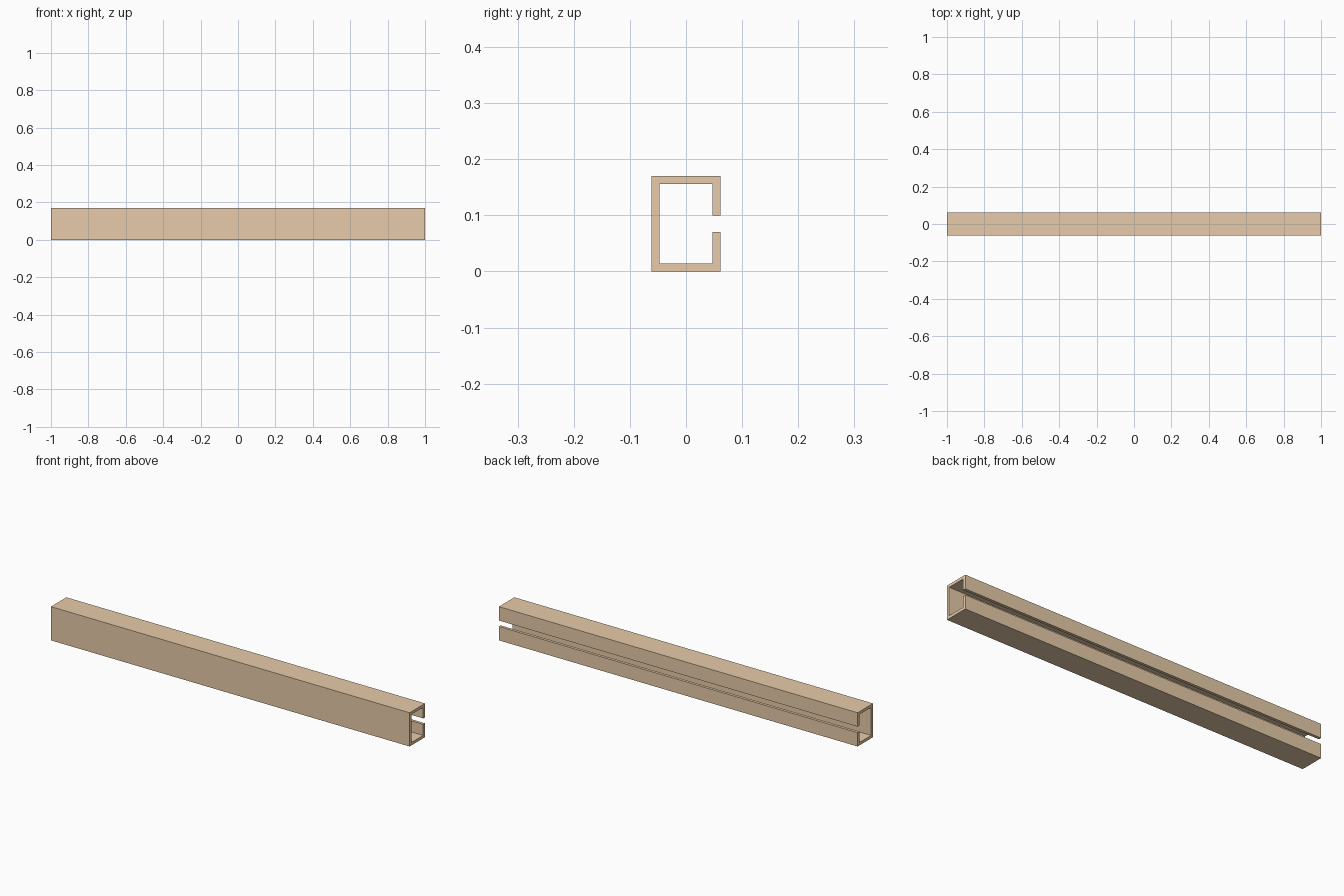
import bpy
import bmesh

if "Cube" in bpy.data.objects:
    bpy.data.objects.remove(bpy.data.objects["Cube"])

LENGTH, HALF_W, HEIGHT, WALL = 2.0, 0.0615, 0.17, 0.0143
SLOT_LOW, SLOT_HIGH = 0.07, 0.10

# C-shaped cross-section (y, z), slot facing the back
inner = HALF_W - WALL
profile = [
    (HALF_W, SLOT_LOW), (HALF_W, 0), (-HALF_W, 0), (-HALF_W, HEIGHT),
    (HALF_W, HEIGHT), (HALF_W, SLOT_HIGH), (inner, SLOT_HIGH),
    (inner, HEIGHT - WALL), (-inner, HEIGHT - WALL),
    (-inner, WALL), (inner, WALL), (inner, SLOT_LOW),
]

# Extrude the profile along x
bm = bmesh.new()
face = bm.faces.new([bm.verts.new((-LENGTH / 2, y, z)) for y, z in profile])
result = bmesh.ops.extrude_face_region(bm, geom=[face], use_keep_orig=True)
moved = [v for v in result["geom"] if isinstance(v, bmesh.types.BMVert)]
bmesh.ops.translate(bm, verts=moved, vec=(LENGTH, 0, 0))
bmesh.ops.recalc_face_normals(bm, faces=bm.faces)
mesh = bpy.data.meshes.new("slotted_channel_rail")
bm.to_mesh(mesh)
bm.free()

# Tan finish
tan = bpy.data.materials.new("tan")
tan.diffuse_color = (0.8, 0.6, 0.4, 1)
tan.use_nodes = True
tan.node_tree.nodes["Principled BSDF"].inputs["Base Color"].default_value = tan.diffuse_color
mesh.materials.append(tan)

rail = bpy.data.objects.new("slotted_channel_rail", mesh)
bpy.context.collection.objects.link(rail)
